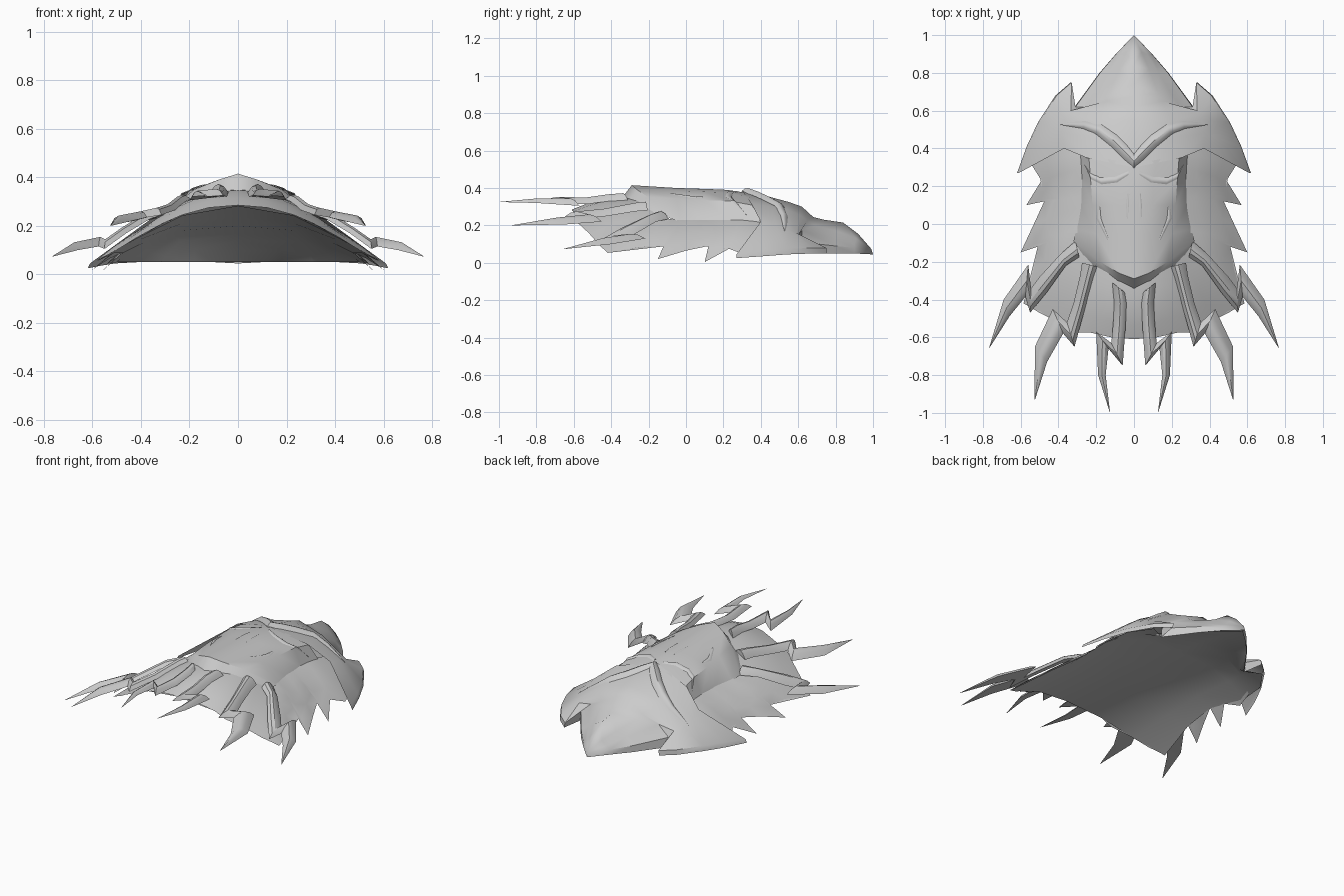
import bpy, bmesh
from mathutils import Vector
from mathutils.bvhtree import BVHTree


def finish(name, verts, faces, closed=False, down=False):
    """Half mesh -> mirrored, softly shaded object."""
    bm = bmesh.new()
    vs = [bm.verts.new(v) for v in verts]
    for f in faces:
        bm.faces.new([vs[i] for i in f])
    bmesh.ops.remove_doubles(bm, verts=bm.verts, dist=0.0005)
    bmesh.ops.recalc_face_normals(bm, faces=bm.faces)
    bm.normal_update()
    if not closed and (sum(f.normal.z * f.calc_area() for f in bm.faces) < 0) != down:
        bmesh.ops.reverse_faces(bm, faces=bm.faces)
    me = bpy.data.meshes.new(name)
    bm.to_mesh(me)
    tree = BVHTree.FromBMesh(bm)
    bm.free()
    ob = bpy.data.objects.new(name, me)
    bpy.context.collection.objects.link(ob)
    mod = ob.modifiers.new("mirror", 'MIRROR')
    mod.merge_threshold = 0.001
    bpy.ops.object.select_all(action='DESELECT')
    ob.select_set(True)
    bpy.context.view_layer.objects.active = ob
    bpy.ops.object.shade_smooth_by_angle(angle=0.6)
    return tree


def grid(name, rows, down=False):
    """Sheet through rows of points running from the middle outwards."""
    n = len(rows[0])
    faces = [(i * n + j, i * n + j + 1, (i + 1) * n + j + 1, (i + 1) * n + j)
             for i in range(len(rows) - 1) for j in range(n - 1)]
    return finish(name, [p for r in rows for p in r], faces, down=down)


def strip(name, pairs, rise, inset=0.25):
    """Raised ribbon: left/right edge points with a rounded top."""
    verts, faces = [], []
    for l, r in pairs:
        l, r = Vector(l), Vector(r)
        up = Vector((0, 0, rise * min(1, (r - l).length / 0.06)))
        verts += [l, l.lerp(r, inset) + up * 0.75, l.lerp(r, 0.5) + up,
                  l.lerp(r, 1 - inset) + up * 0.75, r]
    for i in range(len(pairs) - 1):
        a, b = i * 5, i * 5 + 5
        faces += [(a + j, a + j + 1, b + j + 1, b + j) for j in range(4)]
        faces.append((a + 4, a, b, b + 4))
    faces.append((0, 1, 2, 3, 4))
    finish(name, verts, faces, True)


def height(trees, p):
    """Top of the given sheets under a point."""
    hits = [t.ray_cast(Vector((max(p[0], .001), p[1], 2)), Vector((0, 0, -1)))[0]
            for t in trees]
    return max([h.z for h in hits if h] or [0])


# hood: ridge line to rim, with a short skirt round the rim
hood_rows = [
    [(0, .30, .385), (.25, .35, .315), (.37, .40, .22), (.61, .27, .045)],
    [(0, .42, .36), (.22, .46, .30), (.38, .48, .20), (.56, .41, .065)],
    [(0, .55, .325), (.20, .54, .285), (.36, .55, .175), (.50, .54, .075)],
    [(0, .62, .30), (.17, .61, .255), (.35, .59, .16), (.41, .68, .08)],
    [(0, .68, .245), (.15, .65, .225), (.335, .60, .15), (.33, .75, .08)],
    [(0, .74, .23), (.13, .69, .20), (.24, .62, .175), (.31, .62, .11)],
    [(0, .84, .215), (.08, .82, .165), (.13, .80, .13), (.18, .80, .09)],
    [(0, .92, .155), (.04, .91, .13), (.07, .90, .10), (.095, .90, .08)],
    [(0, .99, .075)] * 4,
]
for r in hood_rows:
    x, y, z = r[-1]
    r.append((x * 1.015, y + (0.01 if y > .95 else 0), max(.025, min(z - .03, .05))))
hood = grid("hood", hood_rows)

# face: flat-topped muzzle with a bevelled pointed front
face = grid("face", [
    [(0, -.36, .325), (.09, -.32, .315), (.23, -.22, .28), (.315, -.10, .22)],
    [(0, -.29, .415), (.08, -.26, .39), (.18, -.20, .35), (.32, -.09, .24)],
    [(0, -.05, .40), (.09, -.05, .385), (.20, -.05, .345), (.305, -.03, .22)],
    [(0, .10, .395), (.10, .10, .38), (.22, .10, .335), (.285, .10, .22)],
    [(0, .22, .39), (.10, .21, .375), (.23, .24, .33), (.28, .24, .22)],
    [(0, .32, .375), (.12, .34, .35), (.24, .37, .305), (.29, .40, .21)],
])

# mane: fan from beneath the face out to a jagged edge
mane_in = [(0, -.31, .35), (.07, -.28, .345), (.14, -.24, .33), (.20, -.20, .305),
           (.25, -.16, .275), (.28, -.12, .25), (.30, -.09, .235), (.30, -.06, .23),
           (.30, -.02, .23), (.29, .03, .23), (.28, .09, .23), (.275, .15, .23),
           (.275, .22, .23), (.275, .30, .23), (.275, .38, .225), (.28, .48, .20)]
mane_out = [(0, -.61, .285), (.12, -.60, .275), (.23, -.575, .245), (.31, -.575, .21),
            (.42, -.51, .15), (.50, -.47, .10), (.585, -.42, .055), (.53, -.24, .085),
            (.51, -.12, .09), (.60, -.15, .02), (.53, 0, .065), (.475, .12, .09),
            (.57, .10, .004), (.49, .23, .075), (.54, .31, .045), (.50, .44, .05)]
mane_rows = []
for a, b in zip(mane_in, mane_out):
    row = []
    for k in range(5):
        t = k / 4
        p = Vector(a).lerp(Vector(b), t)
        p.z += 0.07 * t * (1 - t)
        row.append(p)
    mane_rows.append(row)
mane = grid("mane", mane_rows)

# lining: hollow underside, sloping down from the mane edge to the hood rim
grid("lining", [
    [(0, -.61, .283), (.23, -.575, .243), (.42, -.51, .148), (.585, -.42, .053)],
    [(0, -.20, .24), (.23, -.20, .21), (.40, -.18, .145), (.51, -.12, .088)],
    [(0, .12, .20), (.24, .12, .18), (.38, .12, .135), (.475, .12, .088)],
    [(0, .40, .165), (.25, .40, .155), (.38, .40, .11), (.52, .38, .055)],
    [(0, .60, .14), (.24, .56, .135), (.36, .53, .09), (.50, .54, .05)],
    [(0, .80, .095), (.18, .70, .10), (.30, .59, .075), (.41, .67, .05)],
    [(0, .98, .05), (.10, .89, .05), (.18, .80, .05), (.31, .62, .05)],
], down=True)


# lightning-shaped locks, three per side, resting on the mane
def lock(name, pairs):
    def rest(p):
        return (p[0], p[1], max(p[2], height([mane], p) + .002))
    strip(name, [(rest(a), rest(b)) for a, b in pairs], .032)


lock("inner_lock", [
    ((.05, -.36, .33), (.115, -.31, .33)),
    ((.04, -.42, .33), (.105, -.42, .325)),
    ((.045, -.55, .32), (.11, -.52, .315)),
    ((.06, -.75, .325), (.12, -.63, .315)),
    ((.135, -.66, .32), (.20, -.57, .305)),
    ((.15, -.80, .325), (.19, -.80, .32)),
    ((.127, -.995, .325), (.129, -.995, .325))])
lock("middle_lock", [
    ((.195, -.225, .30), (.275, -.205, .28)),
    ((.215, -.28, .29), (.285, -.27, .275)),
    ((.26, -.45, .26), (.32, -.42, .25)),
    ((.315, -.65, .245), (.355, -.52, .24)),
    ((.375, -.58, .235), (.43, -.45, .22)),
    ((.46, -.73, .215), (.525, -.65, .205)),
    ((.524, -.93, .20), (.526, -.93, .20))])
lock("outer_lock", [
    ((.29, -.175, .25), (.31, -.09, .235)),
    ((.36, -.22, .23), (.39, -.16, .22)),
    ((.46, -.36, .17), (.50, -.28, .15)),
    ((.55, -.47, .105), (.545, -.34, .12)),
    ((.575, -.385, .115), (.56, -.215, .13)),
    ((.66, -.49, .10), (.69, -.40, .10)),
    ((.765, -.656, .073), (.767, -.655, .073))])


# surface details laid onto the hood and face
def drape(name, pairs, rise):
    def drop(p):
        return (p[0], p[1], height((hood, face), p) + .003)
    strip(name, [(drop(a), drop(b)) for a, b in pairs], rise)


drape("brow", [((0, .295), (0, .37)), ((.06, .35), (.04, .42)), ((.12, .41), (.09, .47)),
               ((.20, .475), (.17, .525)), ((.27, .505), (.26, .545)),
               ((.33, .515), (.33, .54)), ((.39, .525), (.39, .53))], .022)
drape("eye_ridge", [((.03, .26), (.03, .28)), ((.09, .22), (.10, .25)),
                    ((.17, .21), (.18, .245)), ((.23, .24), (.24, .28)),
                    ((.265, .32), (.27, .325))], .012)
drape("nose_ridge", [((.025, .16), (.035, .165)), ((.027, .10), (.042, .10)),
                     ((.033, .03), (.038, .03))], .01)
drape("cheek_crease", [((.18, .09), (.19, .09)), ((.175, .03), (.20, .03)),
                       ((.135, -.08), (.14, -.085))], .012)
